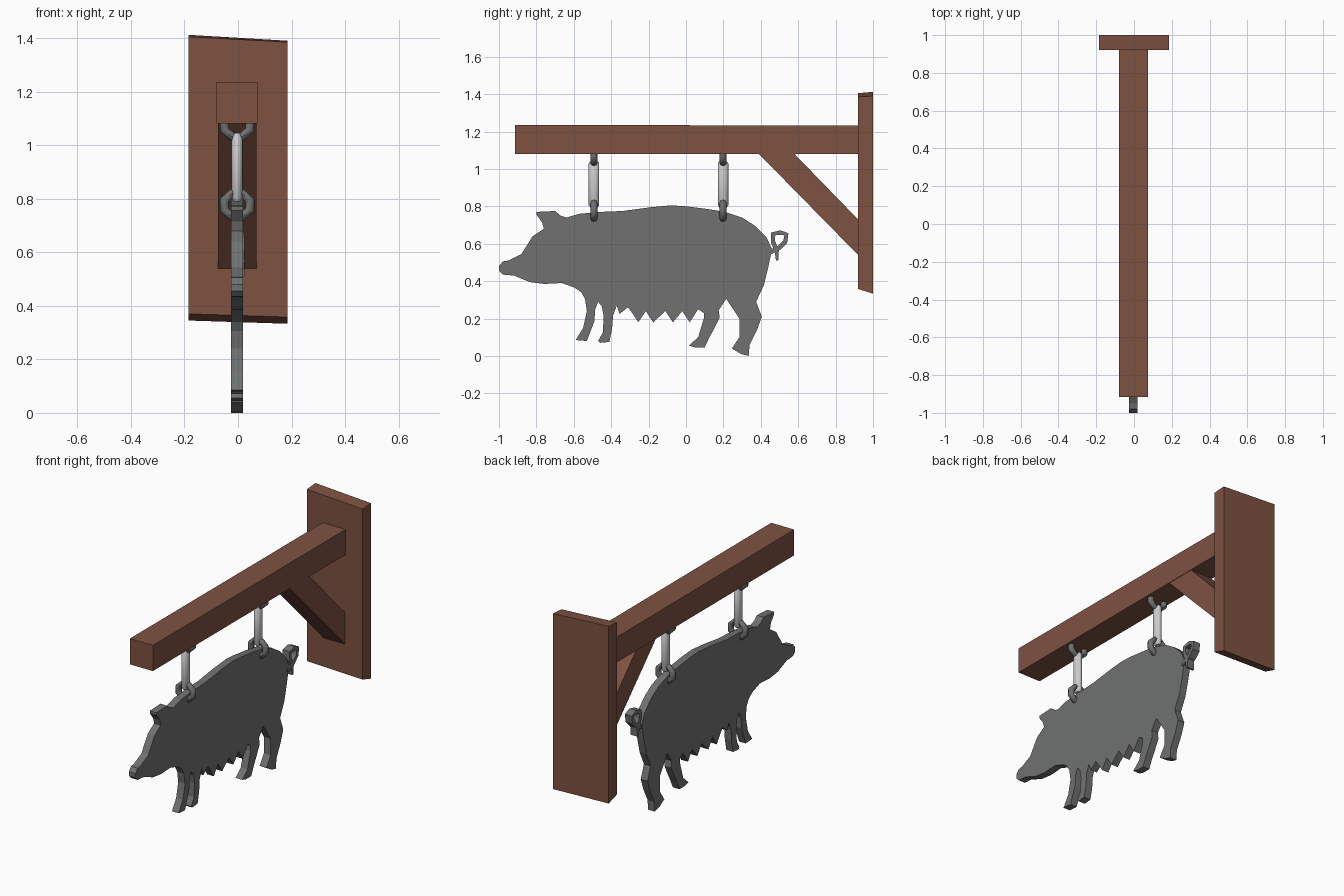
import bpy, bmesh, math
from mathutils import Vector, Matrix

if "Cube" in bpy.data.objects:
    bpy.data.objects.remove(bpy.data.objects["Cube"])


def material(name, rgb):
    m = bpy.data.materials.new(name)
    m.diffuse_color = (*rgb, 1)
    m.use_nodes = True
    m.node_tree.nodes["Principled BSDF"].inputs["Base Color"].default_value = m.diffuse_color
    return m


WOOD = material("brown_wood", (0.21, 0.085, 0.055))
IRON = material("dark_iron", (0.16, 0.165, 0.163))
STEEL = material("light_steel", (0.55, 0.55, 0.55))


def finish(name, bm, mat):
    bmesh.ops.recalc_face_normals(bm, faces=bm.faces[:])
    me = bpy.data.meshes.new(name)
    bm.to_mesh(me)
    bm.free()
    me.materials.append(mat)
    ob = bpy.data.objects.new(name, me)
    bpy.context.collection.objects.link(ob)
    return ob


def loft(name, rings, mat):
    """Skin a series of equal point rings and cap both ends."""
    bm = bmesh.new()
    rows = [[bm.verts.new(p) for p in ring] for ring in rings]
    n = len(rows[0])
    for a, b in zip(rows, rows[1:]):
        for i in range(n):
            j = (i + 1) % n
            bm.faces.new((a[i], a[j], b[j], b[i]))
    bm.faces.new(rows[0])
    bm.faces.new(rows[-1])
    return finish(name, bm, mat)


def slab(name, outline, x0, x1, mat):
    """Side outline (y, z) extruded across x."""
    return loft(name, [[(x, y, z) for y, z in outline] for x in (x0, x1)], mat)


# Wall plate, slightly skewed like hand-cut timber
plate_front = [(-.185, .92, .37), (.185, .92, .358), (.185, .92, 1.385), (-.185, .92, 1.405)]
plate_back = [(-.185, 1, .345), (.185, 1, .333), (.185, 1, 1.39), (-.185, 1, 1.412)]
loft("wall_plate", [plate_front, plate_back], WOOD)

# Horizontal beam and diagonal brace
slab("beam", [(-.915, 1.08), (.92, 1.08), (.92, 1.232), (-.915, 1.235)], -.08, .073, WOOD)
slab("diagonal_brace", [(.39, 1.08), (.58, 1.08), (.92, .73), (.92, .54)], -.075, .07, WOOD)

# Pig sign: outline assembled body part by body part
head_and_back = [(-1, .48), (-.98, .505), (-.95, .51), (-.88, .545), (-.82, .64), (-.76, .68),
                 (-.77, .715), (-.80, .755), (-.80, .77), (-.70, .775), (-.67, .75), (-.64, .74),
                 (-.57, .76), (-.46, .77), (-.34, .775), (-.19, .795), (-.08, .805), (0, .80),
                 (.12, .785), (.21, .77), (.30, .74), (.37, .695), (.43, .635), (.46, .57),
                 (.44, .475), (.415, .375)]
hind_legs = [(.375, .29), (.405, .21), (.38, .14), (.34, .06), (.335, 0), (.295, .01),
             (.245, .04), (.285, .10), (.285, .20), (.245, .26), (.215, .305),
             (.175, .245), (.18, .205), (.145, .135), (.125, .10), (.10, .045), (.05, .045),
             (.015, .055), (.065, .10), (.095, .20), (.095, .23), (.065, .25)]
teats = []
for tip in (.02, -.07, -.175, -.255):
    teats += [(tip, .18), (tip - .04, .24)]
fore_legs = [(-.31, .26), (-.355, .225), (-.37, .27), (-.39, .215), (-.395, .145), (-.41, .075),
             (-.46, .07), (-.47, .08), (-.445, .125), (-.44, .21), (-.45, .265), (-.47, .29),
             (-.485, .25), (-.49, .185), (-.515, .12), (-.53, .08), (-.59, .085), (-.55, .15),
             (-.53, .24), (-.54, .305), (-.56, .34)]
jaw = [(-.595, .365), (-.665, .39), (-.755, .385), (-.835, .395), (-.92, .43), (-.98, .435),
       (-1, .455)]
slab("pig_sign", head_and_back + hind_legs + teats + fore_legs + jaw, -.027, .018, IRON)

# Curly tail: flat ribbon following a looped path
path = [Vector(p) for p in ((.44, .55), (.50, .58), (.53, .61), (.537, .65), (.505, .66),
                            (.465, .652), (.465, .61), (.485, .565), (.487, .51))]
rings = []
for i, p in enumerate(path):
    d = (path[min(i + 1, len(path) - 1)] - path[max(i - 1, 0)]).normalized()
    w = Vector((-d.y, d.x)) * (.006 if i == len(path) - 1 else .012)
    a, b = p + w, p - w
    rings.append([(-.022, *a), (.024, *a), (.024, *b), (-.022, *b)])
loft("curly_tail", rings, IRON)


def link(name, y, z):
    """Eight-sided chain link standing across the beam."""
    rings_, n, m = [], 8, 8
    bm = bmesh.new()
    for i in range(n):
        u = 2 * math.pi * (i + .5) / n
        row = []
        for j in range(m):
            v = 2 * math.pi * j / m
            r = .051 + .018 * math.cos(v)
            row.append(bm.verts.new((-.003 + r * math.cos(u), y + .018 * math.sin(v),
                                     z + .92 * r * math.sin(u))))
        rings_.append(row)
    for i in range(n):
        a, b = rings_[i], rings_[(i + 1) % n]
        for j in range(m):
            k = (j + 1) % m
            bm.faces.new((a[j], a[k], b[k], b[j]))
    ob = finish(name, bm, IRON)
    shade(ob)


def shade(ob):
    bpy.ops.object.select_all(action='DESELECT')
    ob.select_set(True)
    bpy.context.view_layer.objects.active = ob
    bpy.ops.object.shade_smooth_by_angle(angle=math.radians(50))


# Two hangers: eye in the beam, long closed link, eye through the pig
for label, y in (("front", -.492), ("rear", .198)):
    link(label + "_upper_link", y, 1.075)
    link(label + "_lower_link", y, .776)
    profile = [(.79, .6), (.805, 1), (1.03, 1), (1.045, .6)]
    rod = []
    for z, s in profile:
        rod.append([(-.003 + .021 * s * math.cos(t), y + .028 * s * math.sin(t), z)
                    for t in (2 * math.pi * k / 16 for k in range(16))])
    shade(loft(label + "_hanger_rod", rod, STEEL))
